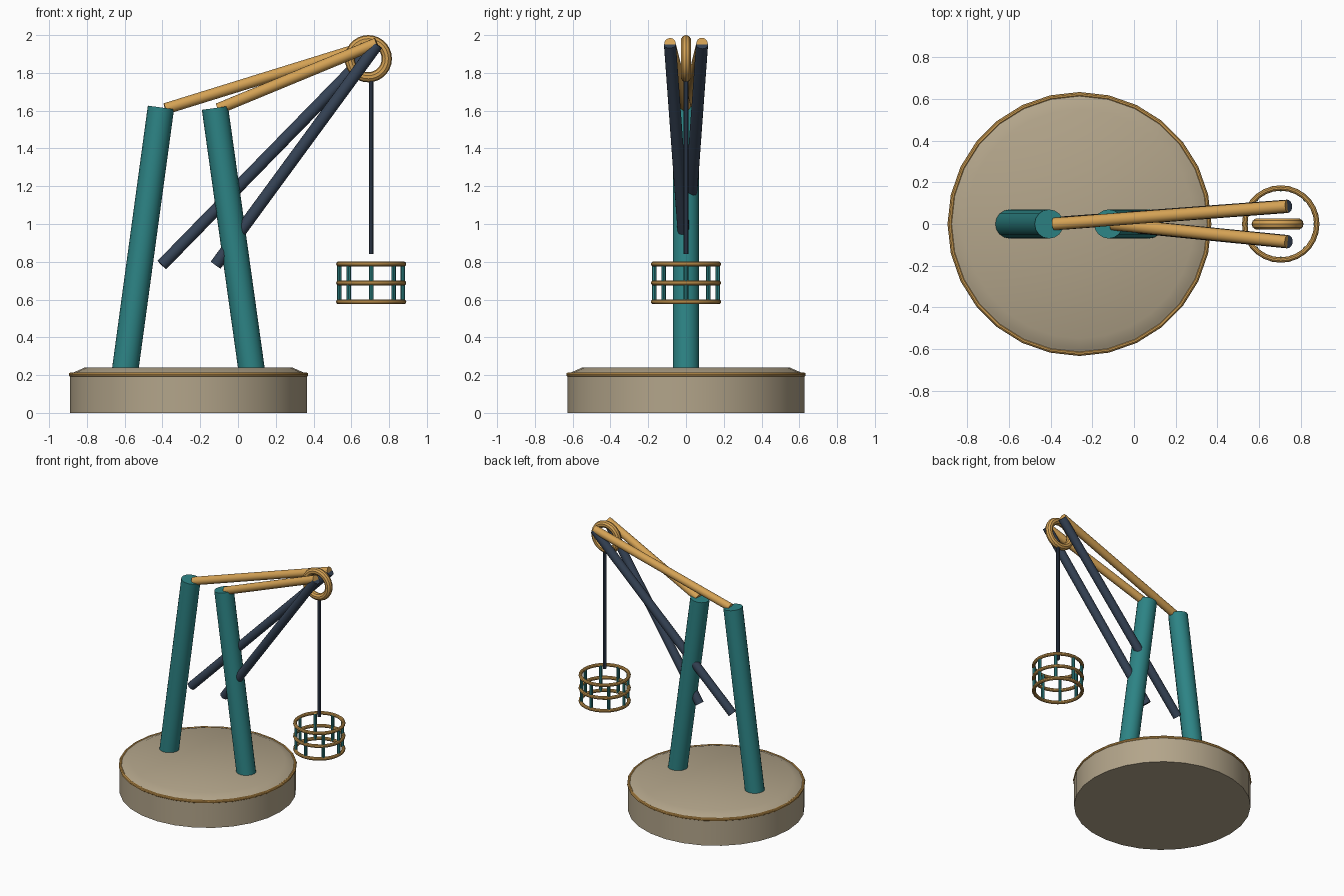
import bpy, bmesh, math
from mathutils import Vector, Matrix

if "Cube" in bpy.data.objects:
    bpy.data.objects.remove(bpy.data.objects["Cube"], do_unlink=True)


def material(name, rgb):
    m = bpy.data.materials.new(name)
    m.use_nodes = True
    m.diffuse_color = (*rgb, 1)
    m.node_tree.nodes["Principled BSDF"].inputs["Base Color"].default_value = (*rgb, 1)
    return m


gold = material("gold", (0.66, 0.36, 0.09))
teal = material("teal", (0.026, 0.23, 0.235))
navy = material("navy", (0.036, 0.056, 0.092))
stone = material("tan stone", (0.45, 0.375, 0.255))


def finish(name, mat):
    ob = bpy.context.object
    ob.name = ob.data.name = name
    ob.data.materials.append(mat)
    bpy.ops.object.shade_smooth_by_angle(angle=math.radians(35))
    return ob


def rod(name, a, b, radius, mat, sides=16):
    """Cylinder running from point a to point b."""
    a, b = Vector(a), Vector(b)
    bpy.ops.mesh.primitive_cylinder_add(
        vertices=sides, radius=radius, depth=(b - a).length, location=(a + b) / 2,
        rotation=(b - a).to_track_quat("Z", "Y").to_euler())
    return finish(name, mat)


def ring(name, center, major, minor, mat, segments=28, upright=False):
    bpy.ops.mesh.primitive_torus_add(
        major_radius=major, minor_radius=minor, major_segments=segments,
        minor_segments=10, location=center,
        rotation=(math.pi / 2 if upright else 0, 0, 0))
    return finish(name, mat)


def lathe(name, profile, center, sides, mat):
    """Closed solid of revolution from (radius, height) pairs."""
    bm = bmesh.new()
    loops = [[bm.verts.new((r * math.cos(math.tau * i / sides),
                            r * math.sin(math.tau * i / sides), z))
              for i in range(sides)] for r, z in profile]
    for low, high in zip(loops, loops[1:]):
        for i in range(sides):
            j = (i + 1) % sides
            bm.faces.new((low[i], low[j], high[j], high[i]))
    bm.faces.new(loops[0][::-1])
    bm.faces.new(loops[-1])
    mesh = bpy.data.meshes.new(name)
    bm.to_mesh(mesh)
    bm.free()
    ob = bpy.data.objects.new(name, mesh)
    ob.location = center
    bpy.context.collection.objects.link(ob)
    bpy.ops.object.select_all(action="DESELECT")
    ob.select_set(True)
    bpy.context.view_layer.objects.active = ob
    return finish(name, mat)


# Round base with a sloped shoulder and a gold trim
base_x = -0.262
lathe("base", [(0.628, 0), (0.628, 0.205), (0.6, 0.218), (0.55, 0.24)],
      (base_x, 0, 0), 28, stone)
ring("base_trim", (base_x, 0, 0.203), 0.622, 0.012, gold)

# Two leaning posts
rod("rear_post", (-0.612, 0, 0.12), (-0.408, 0, 1.617), 0.07, teal)
rod("front_post", (0.087, 0, 0.12), (-0.122, 0, 1.614), 0.07, teal)

# Boom bars and braces, meeting beside the pulley
for side, name, bar_x, foot_x in ((1, "left", -0.385, -0.403), (-1, "right", -0.105, -0.118)):
    tip_y = 0.085 * side
    rod(name + "_boom_bar", (bar_x, 0, 1.61), (0.735, tip_y, 1.957), 0.03, gold)
    rod(name + "_brace", (foot_x, 0, 0.783), (0.737, tip_y, 1.95), 0.032, navy)

# Pulley and rope
ring("pulley", (0.69, 0, 1.875), 0.098, 0.027, gold, upright=True)
load_x = 0.705
rod("rope", (load_x, 0, 0.84), (load_x, 0, 1.78), 0.013, navy, 10)

# Hanging basket: three hoops joined by upright slats
for name, z in (("bottom", 0.588), ("middle", 0.688), ("top", 0.788)):
    ring("basket_" + name + "_hoop", (load_x, 0, z), 0.173, 0.013, gold)
for i in range(8):
    a = math.tau * i / 8
    x, y = load_x + 0.168 * math.cos(a), 0.168 * math.sin(a)
    rod(f"basket_slat_{i + 1}", (x, y, 0.588), (x, y, 0.788), 0.012, teal, 8)
